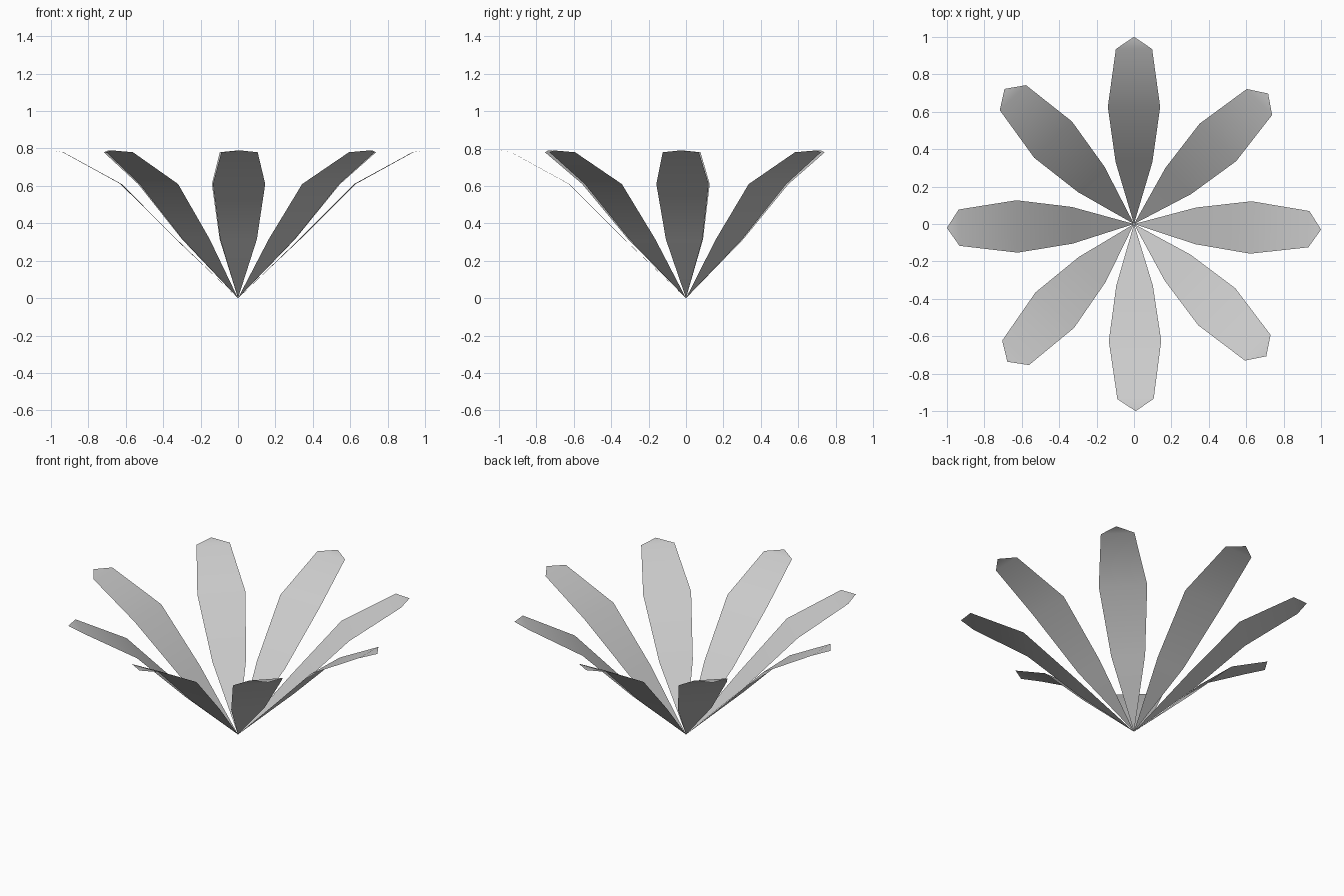
import bpy
from math import radians, cos, sin

if "Cube" in bpy.data.objects:
    bpy.data.objects.remove(bpy.data.objects["Cube"])

# leaf outline: radius, height, half width
PROFILE = [(0.33, 0.315, 0.098), (0.625, 0.61, 0.14), (0.935, 0.78, 0.097)]
TIP = (1.0, 0.79)
# slightly irregular headings around the stem
ANGLES = [-1.7, 44.2, 90, 133.8, 181.2, 227.4, 270.5, 315]


def make_leaf(index, angle):
    c, s = cos(radians(angle)), sin(radians(angle))

    def place(r, w, z):
        return (r * c - w * s, r * s + w * c, z)

    verts = [(0, 0, 0)]
    for r, z, w in PROFILE:
        verts += [place(r, -w, z), place(r, w, z)]
    verts.append(place(TIP[0], 0, TIP[1]))
    faces = [(0, 1, 2), (1, 3, 4, 2), (3, 5, 6, 4), (5, 7, 6)]
    mesh = bpy.data.meshes.new(f"leaf_{index}")
    mesh.from_pydata(verts, [], faces)
    for p in mesh.polygons:
        p.use_smooth = True
    mesh.update()
    obj = bpy.data.objects.new(f"leaf_{index}", mesh)
    bpy.context.collection.objects.link(obj)


# rosette of eight leaves meeting at the base
for i, a in enumerate(ANGLES, 1):
    make_leaf(i, a)
